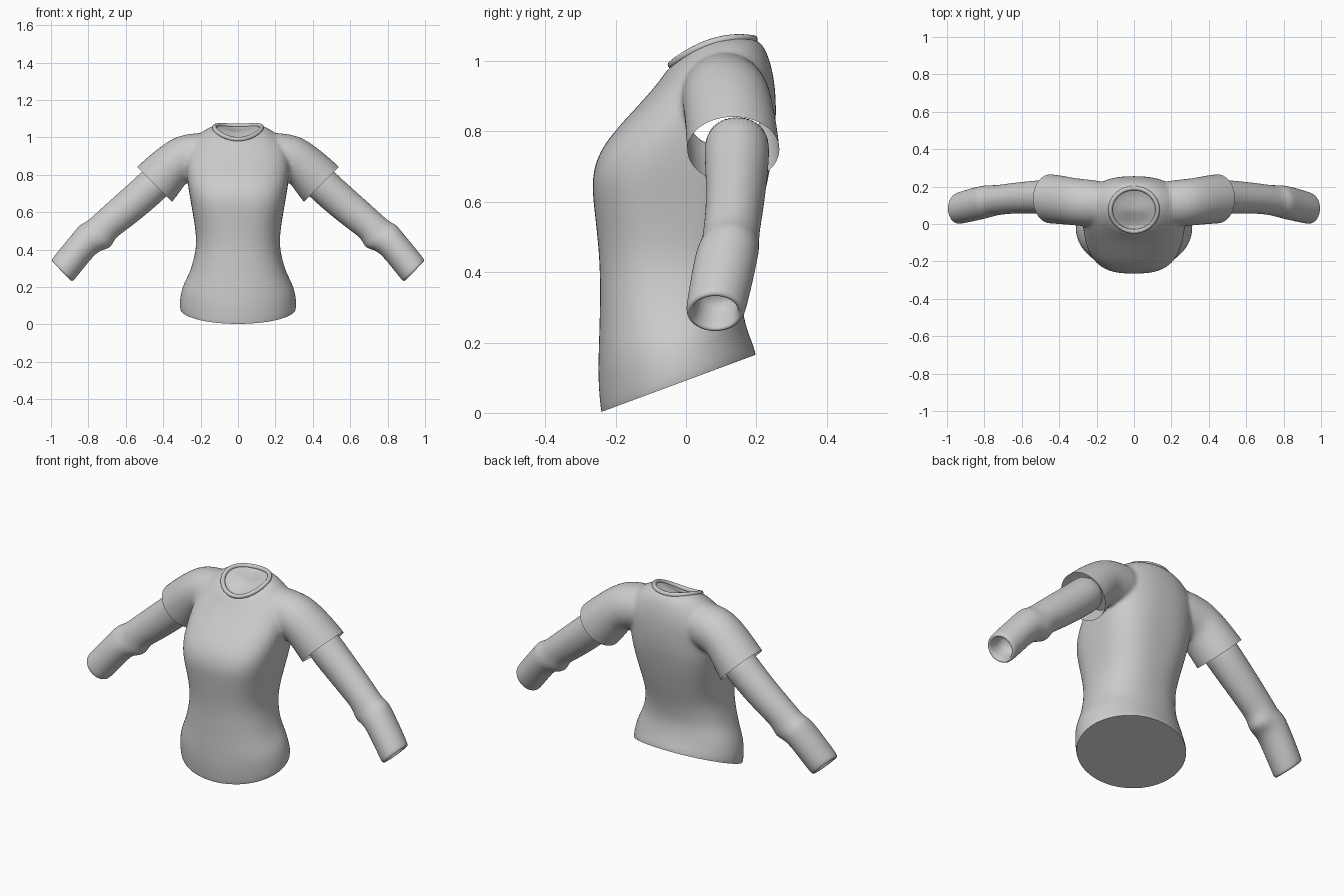
import bpy, bmesh, math
from mathutils import Vector

if "Cube" in bpy.data.objects:
    bpy.data.objects.remove(bpy.data.objects["Cube"])

SIDES = 40
TAU = 2 * math.pi


def loft(bm, rings):
    """Skin a list of closed rings and cap both ends."""
    vr = [[bm.verts.new(p) for p in r] for r in rings]
    for a, b in zip(vr, vr[1:]):
        for i in range(len(a)):
            j = (i + 1) % len(a)
            bm.faces.new((a[i], a[j], b[j], b[i]))
    bm.faces.new(vr[0])
    bm.faces.new(vr[-1])


def tube_ring(s, tx, tz, bx, bz, yc, ry):
    """Limb ring from its top and bottom front-view points, y centre and y radius."""
    c = Vector(((tx + bx) / 2 * s, yc, (tz + bz) / 2))
    u = Vector(((tx - bx) / 2 * s, 0, (tz - bz) / 2))
    return [c + u * math.cos(i * TAU / SIDES) + Vector((0, ry * math.sin(i * TAU / SIDES), 0))
            for i in range(SIDES)]


def body_ring(w, yf, zf, yb, zb, n, lift):
    """Superellipse torso ring, tilted from front to back, sides lifted."""
    pts = []
    for i in range(SIDES):
        c, s = math.cos(i * TAU / SIDES), math.sin(i * TAU / SIDES)
        x = w * math.copysign(abs(c) ** (2 / n), c)
        t = math.copysign(abs(s) ** (2 / n), s)
        pts.append((x, (yf + yb) / 2 + (yb - yf) / 2 * t,
                    (zf + zb) / 2 + (zb - zf) / 2 * t + lift * (1 - t * t)))
    return pts


def add_object(name, bm):
    bmesh.ops.recalc_face_normals(bm, faces=bm.faces)
    me = bpy.data.meshes.new(name)
    bm.to_mesh(me)
    bm.free()
    ob = bpy.data.objects.new(name, me)
    bpy.context.collection.objects.link(ob)
    return ob


def bake(ob):
    """Apply all modifiers."""
    dg = bpy.context.evaluated_depsgraph_get()
    me = bpy.data.meshes.new_from_object(ob.evaluated_get(dg))
    ob.modifiers.clear()
    ob.data = me


def smooth(ob, angle):
    bpy.ops.object.select_all(action='DESELECT')
    ob.select_set(True)
    bpy.context.view_layer.objects.active = ob
    bpy.ops.object.shade_smooth_by_angle(angle=math.radians(angle))


# torso profile: half width, front y/z, back y/z, squareness, side lift
TORSO = [
    (.305, -.237, -.06, .212, .105, 2.0, 0), (.314, -.244, .02, .198, .180, 2.0, 0),
    (.311, -.250, .08, .186, .205, 2.0, 0), (.299, -.250, .15, .170, .25, 2.1, 0),
    (.264, -.247, .23, .160, .30, 2.2, 0), (.241, -.245, .31, .160, .35, 2.3, 0),
    (.222, -.245, .41, .175, .43, 2.4, 0), (.227, -.252, .50, .195, .50, 2.5, 0),
    (.243, -.264, .60, .220, .60, 2.7, 0), (.257, -.269, .67, .237, .68, 2.8, 0),
    (.268, -.249, .74, .250, .75, 2.7, 0), (.275, -.205, .80, .256, .82, 2.5, 0),
    (.280, -.140, .87, .257, .89, 2.4, 0), (.265, -.090, .925, .250, .96, 2.3, .01),
    (.210, -.060, .965, .230, 1.035, 2.1, .02), (.130, -.045, .990, .196, 1.07, 2.0, .03),
    (.112, -.028, .982, .180, 1.055, 2.0, .03), (.095, -.010, .978, .160, 1.045, 2.0, .03)]

# sleeve and arm rings: top x/z, bottom x/z, y centre, y radius
SLEEVE = [
    (.12, 1.025, .12, .80, .11, .11), (.22, 1.025, .20, .78, .11, .125),
    (.31, 1.012, .25, .77, .115, .126), (.375, .98, .275, .76, .12, .127),
    (.455, .92, .31, .71, .128, .13), (.542, .842, .35, .655, .135, .132),
    (.577, .807, .385, .62, .137, .132), (.60, .784, .408, .597, .137, .132)]
ARM = [
    (.46, .87, .335, .735, .145, .09), (.53, .80, .39, .675, .145, .093),
    (.63, .71, .51, .572, .143, .085), (.72, .63, .61, .495, .136, .081),
    (.765, .588, .66, .46, .130, .080), (.81, .548, .678, .412, .126, .081),
    (.845, .534, .71, .402, .122, .086), (.87, .502, .755, .388, .115, .089),
    (.93, .43, .82, .308, .10, .088), (.985, .362, .873, .242, .086, .085),
    (.998, .343, .886, .229, .083, .082), (.990, .327, .902, .238, .082, .066),
    (.962, .345, .882, .263, .086, .060), (.91, .40, .83, .32, .096, .060)]

# shirt: torso and sleeves fused into one soft surface
bm = bmesh.new()
loft(bm, [body_ring(*r) for r in TORSO])
for s in (1, -1):
    loft(bm, [tube_ring(s, *r) for r in SLEEVE])
shirt = add_object("shirt", bm)
shirt.modifiers.new("subdivide", 'SUBSURF').levels = 2
m = shirt.modifiers.new("fuse", 'REMESH')
m.mode = 'VOXEL'
m.voxel_size = .0095
m = shirt.modifiers.new("relax", 'SMOOTH')
m.factor = .5
m.iterations = 10
bake(shirt)

# cut the sloping hem and close it, then open the sleeve ends
bm = bmesh.new()
bm.from_mesh(shirt.data)
cut = bmesh.ops.bisect_plane(bm, geom=bm.verts[:] + bm.edges[:] + bm.faces[:],
                             plane_co=(0, -.24, .003), plane_no=(0, -.163, .44),
                             clear_inner=True)
rim = [e for e in cut["geom_cut"] if isinstance(e, bmesh.types.BMEdge)]
bmesh.ops.edgeloop_fill(bm, edges=rim)
for s in (1, -1):
    faces = [f for f in bm.faces
             if f.calc_center_median().x * s > .3 and f.calc_center_median().z > .52]
    geom = list({v for f in faces for v in f.verts}) + list({e for f in faces for e in f.edges}) + faces
    bmesh.ops.bisect_plane(bm, geom=geom, plane_co=(.446 * s, 0, .748),
                           plane_no=(.7 * s, 0, -.7), clear_outer=True)
me = shirt.data
bm.to_mesh(me)
bm.free()
smooth(shirt, 40)

# arms with turned-in ends
for side, s in (("right", 1), ("left", -1)):
    bm = bmesh.new()
    loft(bm, [tube_ring(s, *r) for r in ARM])
    arm = add_object("long_undersleeve_" + side, bm)
    arm.modifiers.new("subdivide", 'SUBSURF').levels = 2
    bake(arm)
    smooth(arm, 60)

# collar band around the neckline
cu = bpy.data.curves.new("collar", 'CURVE')
cu.dimensions = '3D'
cu.bevel_depth = .012
cu.bevel_resolution = 4
sp = cu.splines.new('POLY')
pts = body_ring(.126, -.040, .990, .192, 1.062, 2, .027)
sp.points.add(len(pts) - 1)
for p, q in zip(sp.points, pts):
    p.co = (*q, 1)
sp.use_cyclic_u = True
tmp = bpy.data.objects.new("collar_path", cu)
bpy.context.collection.objects.link(tmp)
dg = bpy.context.evaluated_depsgraph_get()
collar = bpy.data.objects.new("collar", bpy.data.meshes.new_from_object(tmp.evaluated_get(dg)))
bpy.context.collection.objects.link(collar)
bpy.data.objects.remove(tmp)
smooth(collar, 60)
